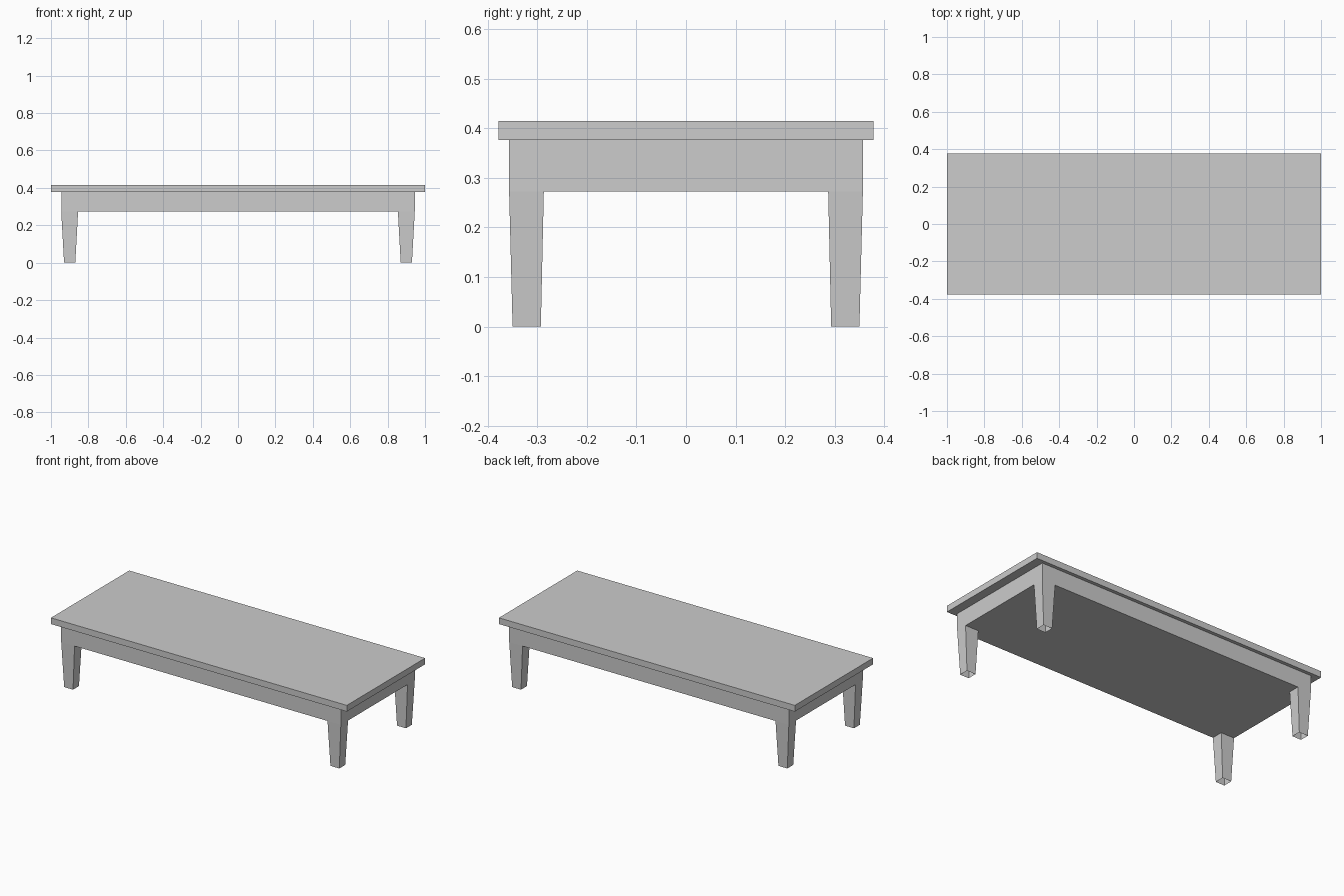
import bpy
import bmesh

cube = bpy.data.objects.get("Cube")
if cube:
    bpy.data.objects.remove(cube, do_unlink=True)

GREY = (0.604, 0.604, 0.604, 1.0)
grey = bpy.data.materials.new("light_grey")
grey.use_nodes = True
grey.diffuse_color = GREY
grey.node_tree.nodes["Principled BSDF"].inputs["Base Color"].default_value = GREY

TOP_Z, TOP_UNDER, APRON_Z = 0.415, 0.377, 0.273


def add_object(name, bm):
    bmesh.ops.recalc_face_normals(bm, faces=bm.faces)
    mesh = bpy.data.meshes.new(name)
    bm.to_mesh(mesh)
    bm.free()
    mesh.materials.append(grey)
    obj = bpy.data.objects.new(name, mesh)
    bpy.context.collection.objects.link(obj)
    return obj


# Flat rectangular tabletop
bm = bmesh.new()
bmesh.ops.create_cube(bm, size=1)
bmesh.ops.scale(bm, verts=bm.verts, vec=(2.0, 0.756, TOP_Z - TOP_UNDER))
bmesh.ops.translate(bm, verts=bm.verts, vec=(0, 0, (TOP_Z + TOP_UNDER) / 2))
add_object("tabletop", bm)


def ring(bm, x_range, y_range, z, sx, sy):
    """Four corners of a rectangle, placed in one quadrant by its signs."""
    (x0, x1), (y0, y1) = x_range, y_range
    return [bm.verts.new((sx * x, sy * y, z))
            for x, y in ((x0, y0), (x1, y0), (x1, y1), (x0, y1))]


def bridge(bm, lower, upper):
    for i in range(4):
        j = (i + 1) % 4
        bm.faces.new((lower[i], lower[j], upper[j], upper[i]))


# Apron sides, with an underside panel that leaves room for the legs
OUT_X, IN_X = 0.945, 0.855
OUT_Y, IN_Y = 0.357, 0.287
bm = bmesh.new()
xs, ys = (-OUT_X, -IN_X, IN_X, OUT_X), (-OUT_Y, -IN_Y, IN_Y, OUT_Y)
grid = [[bm.verts.new((x, y, APRON_Z)) for y in ys] for x in xs]
for i in range(3):
    for j in range(3):
        if i == 1 or j == 1:
            bm.faces.new((grid[i][j], grid[i][j + 1],
                          grid[i + 1][j + 1], grid[i + 1][j]))
corners = [grid[0][0], grid[3][0], grid[3][3], grid[0][3]]
upper = ring(bm, (-OUT_X, OUT_X), (-OUT_Y, OUT_Y), TOP_UNDER, 1, 1)
bridge(bm, corners, upper)
add_object("apron", bm)

# Four hollow tapered legs, open at the foot
for side, sx in (("left", 1), ("right", -1)):
    for end, sy in (("front", -1), ("back", 1)):
        bm = bmesh.new()
        foot = ring(bm, (0.87, 0.93), (0.293, 0.35), 0, sx, sy)
        head = ring(bm, (IN_X, OUT_X), (IN_Y, OUT_Y), APRON_Z, sx, sy)
        bridge(bm, foot, head)
        add_object(f"{end}_{side}_leg", bm)
